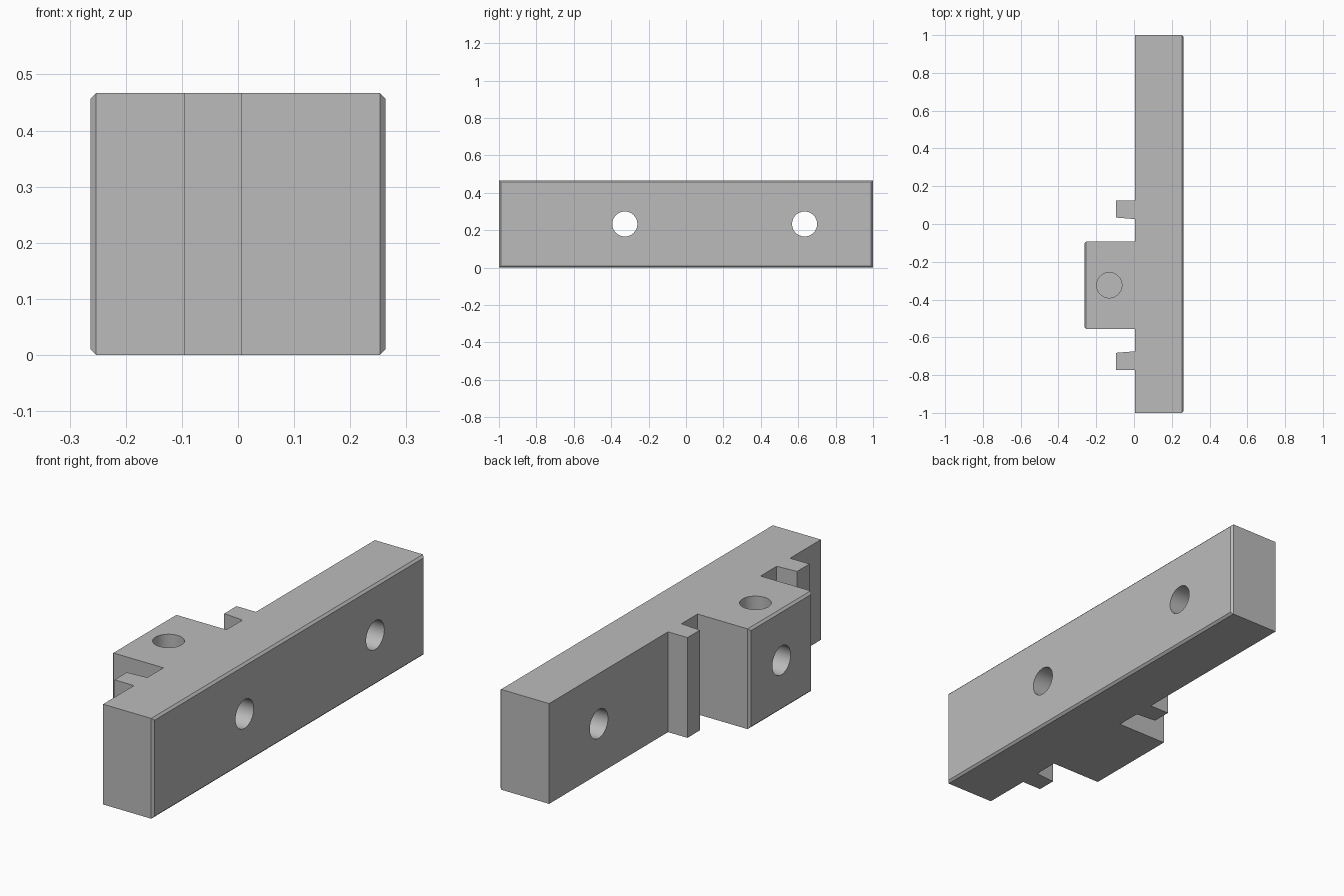
import bpy
import bmesh
import math

if "Cube" in bpy.data.objects:
    bpy.data.objects.remove(bpy.data.objects["Cube"], do_unlink=True)

HEIGHT = 0.467
MID_Z = HEIGHT / 2
FACE_X, BLOCK_X = 0.263, -0.263    # outer faces of the bar and of the block
BACK_X, TAB_X = 0.005, -0.095      # back of the bar, ends of the locating tabs
BLOCK_Y = -0.324
HALF_BLOCK = 0.232
CHAMFER = 0.01
HOLE_R = 0.067

grey = bpy.data.materials.new("Grey")
grey.use_nodes = True
colour = (0.5, 0.5, 0.5, 1)
grey.diffuse_color = colour
grey.node_tree.nodes["Principled BSDF"].inputs["Base Color"].default_value = colour


def tab(side):
    """Locating tab beside the block, its inner flank slightly tapered."""
    points = [(BACK_X, 0.449), (TAB_X, 0.449), (TAB_X, 0.358), (BACK_X, 0.35)]
    points = [(x, BLOCK_Y + side * d) for x, d in points]
    return points if side > 0 else points[::-1]


# Bar outline with tabs and block, seen from above
outline = [(FACE_X, -1), (FACE_X, 1), (BACK_X, 1)]
outline += tab(1)
outline += [(BACK_X, BLOCK_Y + HALF_BLOCK), (BLOCK_X, BLOCK_Y + HALF_BLOCK),
            (BLOCK_X, BLOCK_Y - HALF_BLOCK), (BACK_X, BLOCK_Y - HALF_BLOCK)]
outline += tab(-1)
outline += [(BACK_X, -1)]

bm = bmesh.new()
base = bm.faces.new([bm.verts.new((x, y, 0)) for x, y in outline])
top = bmesh.ops.extrude_face_region(bm, geom=[base])
bmesh.ops.translate(bm, vec=(0, 0, HEIGHT),
                    verts=[v for v in top["geom"] if isinstance(v, bmesh.types.BMVert)])
bmesh.ops.recalc_face_normals(bm, faces=bm.faces[:])

# Chamfer the rims of the two outer faces
rims = [e for e in bm.edges if all(abs(abs(v.co.x) - FACE_X) < 1e-4 for v in e.verts)
        and e.verts[0].co.x * e.verts[1].co.x > 0]
bmesh.ops.bevel(bm, geom=rims, offset=CHAMFER, segments=1, affect='EDGES')
mesh = bpy.data.meshes.new("mounting_bar")
bm.to_mesh(mesh)
bm.free()
mesh.materials.append(grey)
bar = bpy.data.objects.new("mounting_bar", mesh)
bpy.context.collection.objects.link(bar)


def drill(name, location, depth, rotation=(0, 0, 0)):
    """Cut a round hole into the bar."""
    bpy.ops.mesh.primitive_cylinder_add(vertices=48, radius=HOLE_R, depth=depth,
                                        location=location, rotation=rotation)
    cutter = bpy.context.object
    cutter.name = name
    cutter.hide_render = True
    cutter.data.materials.append(grey)
    cut = bar.modifiers.new(name, 'BOOLEAN')
    cut.operation = 'DIFFERENCE'
    cut.solver = 'EXACT'
    cut.object = cutter
    bpy.context.view_layer.update()
    bpy.ops.object.select_all(action='DESELECT')
    bar.select_set(True)
    bpy.context.view_layer.objects.active = bar
    bpy.ops.object.modifier_apply(modifier=name)
    bpy.data.objects.remove(cutter, do_unlink=True)


# Two cross holes right through, and a blind hole in the top of the block
for y in (-0.327, 0.634):
    drill("cross_hole", (0, y, MID_Z), 1, (0, math.pi / 2, 0))
drill("top_hole", (-0.131, BLOCK_Y, HEIGHT), 0.3)

bpy.ops.object.shade_smooth_by_angle(angle=math.radians(25))
